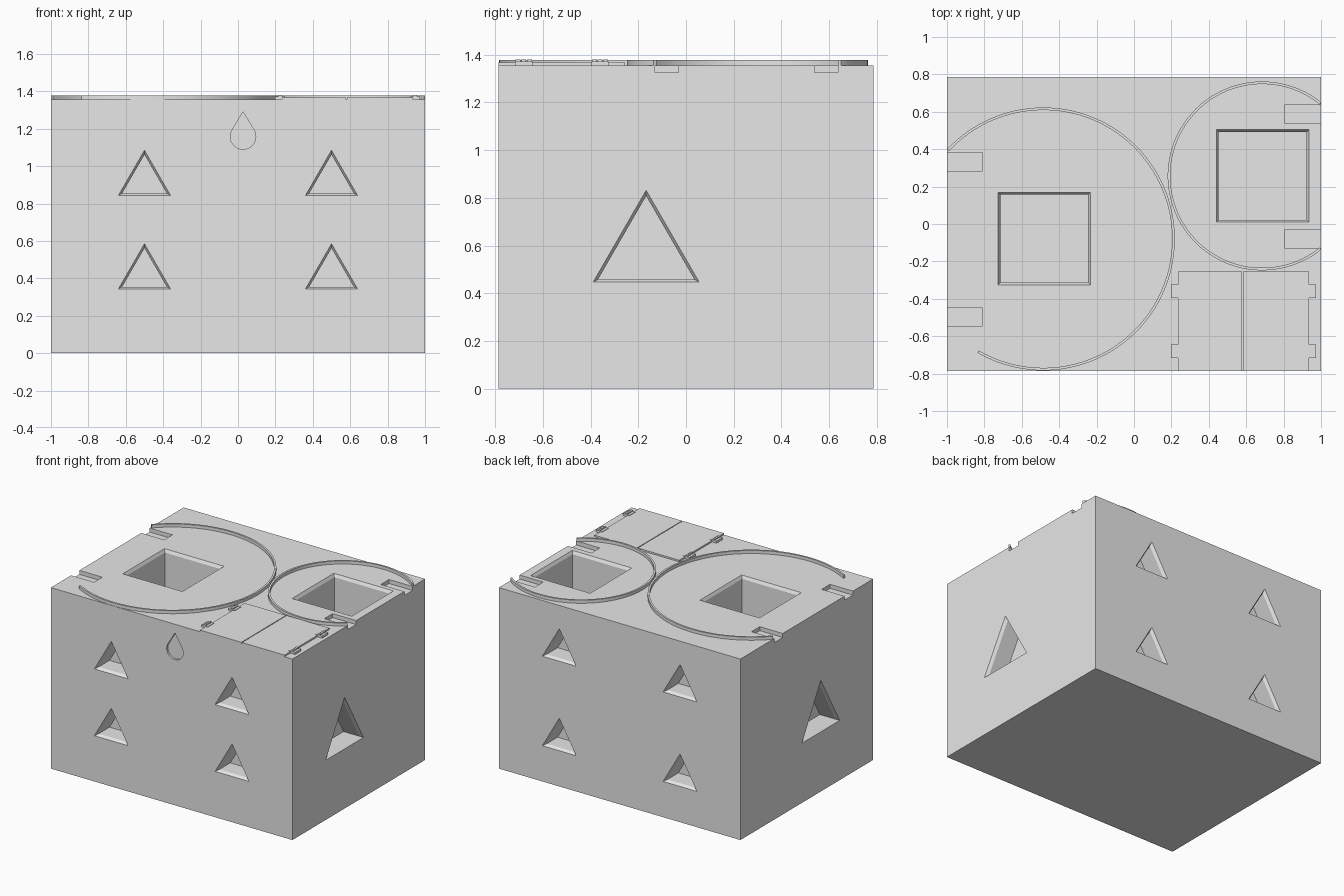
import bpy, bmesh, math
from mathutils import Vector

if "Cube" in bpy.data.objects:
    bpy.data.objects.remove(bpy.data.objects["Cube"])

TOP, HX, HY = 1.355, 1.0, 0.785

grey = bpy.data.materials.new("plain grey")
grey.diffuse_color = (0.8, 0.8, 0.8, 1)
grey.use_nodes = True
grey.node_tree.nodes["Principled BSDF"].inputs["Base Color"].default_value = grey.diffuse_color


def make(name, bm):
    bmesh.ops.recalc_face_normals(bm, faces=bm.faces[:])
    me = bpy.data.meshes.new(name)
    bm.to_mesh(me)
    bm.free()
    me.materials.append(grey)
    ob = bpy.data.objects.new(name, me)
    bpy.context.collection.objects.link(ob)
    return ob


def add_box(bm, x0, x1, y0, y1, z0, z1):
    vs = bmesh.ops.create_cube(bm, size=1)["verts"]
    for v in vs:
        v.co = ((x0 + x1) / 2 + v.co.x * (x1 - x0),
                (y0 + y1) / 2 + v.co.y * (y1 - y0),
                (z0 + z1) / 2 + v.co.z * (z1 - z0))


def add_pocket(bm, profile, origin, u, v, depth, inradius=None):
    """Solid for a blind pocket; a given inradius adds a chamfered rim."""
    u, v, o = Vector(u), Vector(v), Vector(origin)
    w = -u.cross(v)                      # points into the body
    k = 1 if inradius is None else (inradius - 0.012) / inradius
    levels = [(-0.02, 1), (0, 1), (0.022, k), (depth, k)]
    if inradius is None:
        levels = [levels[0], levels[-1]]
    rings = [[bm.verts.new(o + (u * a + v * b) * s + w * d) for a, b in profile]
             for d, s in levels]
    n = len(profile)
    for r0, r1 in zip(rings, rings[1:]):
        for i in range(n):
            j = (i + 1) % n
            bm.faces.new((r0[i], r0[j], r1[j], r1[i]))
    bm.faces.new(rings[0])
    bm.faces.new(rings[-1])


def triangle(width):
    r = width / math.sqrt(3)
    return [(r * math.cos(math.radians(a)), r * math.sin(math.radians(a)))
            for a in (90, 210, 330)]


def add_window(bm, centre_of, apex_z, width, u):
    r = width / math.sqrt(3)
    add_pocket(bm, triangle(width), (*centre_of, apex_z - r), u, (0, 0, 1), 0.15, r / 2)


# Body block
bm = bmesh.new()
add_box(bm, -HX, HX, -HY, HY, 0, TOP)
body = make("body", bm)

# Cutters for every recess
bm = bmesh.new()
for sx in (-1, 1):
    for z in (1.085, 0.585):             # front windows
        add_window(bm, (sx * 0.5, -HY), z, 0.28, (1, 0, 0))
    for z in (1.18, 0.51):               # back windows
        add_window(bm, (sx * 0.5, HY), z, 0.28, (-1, 0, 0))
    add_window(bm, (sx * HX, -0.167), 0.832, 0.445, (0, sx, 0))   # side windows
h = 0.247
square = [(-h, -h), (h, -h), (h, h), (-h, h)]
for x, y in ((-0.48, -0.078), (0.688, 0.257)):                    # top shafts
    add_pocket(bm, square, (x, y, TOP), (1, 0, 0), (0, 1, 0), 0.5, h)
for x0, x1, y in ((-1.05, -0.81, 0.333), (-1.05, -0.81, -0.497),
                  (0.805, 1.05, -0.08), (0.805, 1.05, 0.588)):    # edge notches
    add_box(bm, x0, x1, y - 0.049, y + 0.049, 1.325, 1.4)
# Teardrop recess on the front
R, tip = 0.068, 0.132
t0 = math.acos(R / tip)
drop = [(0, tip)]
for i in range(33):
    a = math.pi / 2 + t0 + (2 * math.pi - 2 * t0) * i / 32
    drop.append((R * math.cos(a), R * math.sin(a)))
add_pocket(bm, drop, (0.027, -HY, 1.158), (1, 0, 0), (0, 0, 1), 0.015)
cutter = make("recess_cutter", bm)
cutter.hide_render = True

mod = body.modifiers.new("recesses", "BOOLEAN")
mod.operation, mod.solver, mod.object = "DIFFERENCE", "EXACT", cutter
bpy.context.view_layer.objects.active = body
body.select_set(True)
bpy.ops.object.modifier_apply(modifier=mod.name)
body.select_set(False)
bpy.data.objects.remove(cutter)


# Raised curved rims, trimmed at the sides of the body
def rim(name, cx, cy, r, a0, a1, n=96):
    bm = bmesh.new()
    rows = []
    for i in range(n + 1):
        a = math.radians(a0 + (a1 - a0) * i / n)
        row = []
        for rr, z in ((r, TOP - 0.003), (r, 1.378), (r - 0.014, 1.378), (r - 0.014, TOP - 0.003)):
            x = max(-HX, min(HX, cx + rr * math.cos(a)))
            row.append(bm.verts.new((x, cy + rr * math.sin(a), z)))
        rows.append(row)
    for p, q in zip(rows, rows[1:]):
        for i in range(4):
            j = (i + 1) % 4
            bm.faces.new((p[i], p[j], q[j], q[i]))
    bm.faces.new(rows[0])
    bm.faces.new(rows[-1])
    ob = make(name, bm)
    ob.select_set(True)
    bpy.context.view_layer.objects.active = ob
    bpy.ops.object.shade_smooth_by_angle(angle=math.radians(30))
    ob.select_set(False)


rim("large_rim", -0.485, -0.08, 0.703, -120, 137)
rim("small_rim", 0.685, 0.257, 0.505, 51, 309)

# Double hatch doors
for name, x0, x1 in (("left_door", 0.235, 0.577), ("right_door", 0.583, 0.935)):
    bm = bmesh.new()
    add_box(bm, x0, x1, -HY, -0.255, TOP - 0.003, 1.367)
    make(name, bm)

# Hinges: two leaves and a knuckled barrel
for i, (x, y) in enumerate([(x, y) for x in (0.225, 0.947) for y in (-0.36, -0.68)]):
    bm = bmesh.new()
    add_box(bm, x - 0.027, x + 0.027, y - 0.036, y + 0.036, TOP - 0.003, 1.371)
    for k in (-1, 0, 1):
        add_box(bm, x - 0.009, x + 0.009, y + k * 0.024 - 0.01, y + k * 0.024 + 0.01, 1.36, 1.379)
    make("hinge_%d" % (i + 1), bm)
